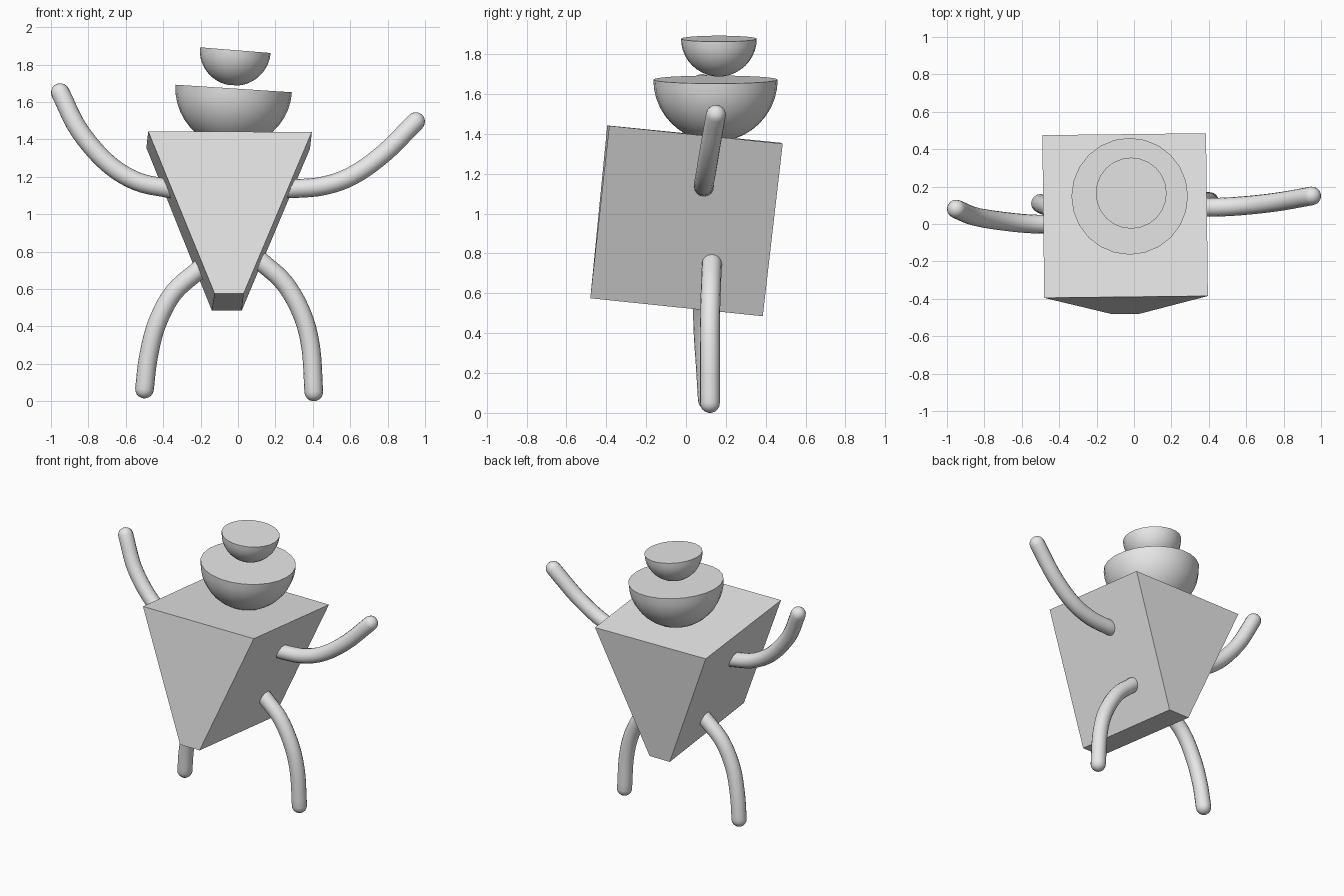
import bpy, bmesh, math
from mathutils import Vector

if "Cube" in bpy.data.objects:
    bpy.data.objects.remove(bpy.data.objects["Cube"])

grey = bpy.data.materials.new("plain_grey")
grey.diffuse_color = (0.8, 0.8, 0.8, 1)
grey.use_nodes = True
grey.node_tree.nodes["Principled BSDF"].inputs["Base Color"].default_value = grey.diffuse_color


def make(name, bm, smooth=True):
    bmesh.ops.recalc_face_normals(bm, faces=bm.faces)
    me = bpy.data.meshes.new(name)
    bm.to_mesh(me)
    bm.free()
    me.materials.append(grey)
    ob = bpy.data.objects.new(name, me)
    bpy.context.collection.objects.link(ob)
    if smooth:
        bpy.ops.object.select_all(action='DESELECT')
        bpy.context.view_layer.objects.active = ob
        ob.select_set(True)
        bpy.ops.object.shade_smooth_by_angle(angle=math.radians(40))
    return ob


def loft(bm, rings):
    """Skin equal rings of points and close both ends."""
    vs = [[bm.verts.new(p) for p in r] for r in rings]
    n = len(vs[0])
    for a, b in zip(vs, vs[1:]):
        for i in range(n):
            bm.faces.new((a[i], a[(i + 1) % n], b[(i + 1) % n], b[i]))
    bm.faces.new(vs[0][::-1])
    bm.faces.new(vs[-1])


def catmull(pts, steps=5):
    p = [Vector(q) for q in pts]
    p = [2 * p[0] - p[1]] + p + [2 * p[-1] - p[-2]]
    out = []
    for a, b, c, d in zip(p, p[1:], p[2:], p[3:]):
        for k in range(steps):
            t = k / steps
            out.append(0.5 * (2 * b + (c - a) * t + (2 * a - 5 * b + 4 * c - d) * t * t
                              + (3 * b - a - 3 * c + d) * t ** 3))
    return out + [p[-2]]


def limb(name, pts, r=0.05, n=16):
    """Bent tube with rounded ends; the end points are the cap centres."""
    path = catmull(pts)
    tans = [(path[min(i + 1, len(path) - 1)] - path[max(i - 1, 0)]).normalized()
            for i in range(len(path))]
    caps = [math.radians(a) for a in (80, 60, 40, 20)]
    st = [(path[0] - tans[0] * r * math.sin(a), tans[0], r * math.cos(a)) for a in caps]
    st += [(p, t, r) for p, t in zip(path, tans)]
    st += [(path[-1] + tans[-1] * r * math.sin(a), tans[-1], r * math.cos(a))
           for a in reversed(caps)]
    rings = []
    for c, t, rad in st:
        u = t.cross(Vector((0, 1, 0))).normalized()
        v = t.cross(u)
        rings.append([c + rad * (u * math.cos(2 * math.pi * i / n) + v * math.sin(2 * math.pi * i / n))
                      for i in range(n)])
    bm = bmesh.new()
    loft(bm, rings)
    make(name, bm)


def bowl(name, centre, r, tilt, n=24):
    """Lower half of a ball with a flat top."""
    rings = []
    for k in range(1, 11):
        a = math.radians(9 * k)
        rings.append([(r * math.sin(a) * math.cos(2 * math.pi * i / n),
                       r * math.sin(a) * math.sin(2 * math.pi * i / n),
                       -r * math.cos(a)) for i in range(n)])
    bm = bmesh.new()
    loft(bm, rings)
    ob = make(name, bm)
    ob.location = centre
    ob.rotation_euler = (0, tilt, 0)


# Wedge body, leaning slightly forward
bm = bmesh.new()
loft(bm, [[(-0.125, -0.48, 0.575), (0.03, -0.48, 0.575), (0.02, 0.385, 0.485), (-0.14, 0.385, 0.485)],
          [(-0.48, -0.395, 1.442), (0.395, -0.385, 1.44), (0.385, 0.485, 1.35), (-0.49, 0.475, 1.355)]])
make("body", bm, smooth=False)

# Stacked half-ball head and hat
bowl("head", (-0.023, 0.148, 1.672), 0.312, 0.065)
bowl("hat", (-0.015, 0.165, 1.877), 0.19, 0.08)

# Arms
limb("left_arm", [(-0.95, 0.08, 1.65), (-0.85, 0.04, 1.45), (-0.7, 0.015, 1.275),
                  (-0.54, 0.0, 1.175), (-0.36, 0.0, 1.135)])
limb("right_arm", [(0.95, 0.15, 1.495), (0.78, 0.12, 1.325), (0.61, 0.1, 1.205),
                   (0.45, 0.09, 1.15), (0.28, 0.09, 1.135)])

# Legs
limb("left_leg", [(-0.2, 0.085, 0.71), (-0.345, 0.085, 0.58), (-0.435, 0.088, 0.41),
                  (-0.48, 0.1, 0.23), (-0.5, 0.11, 0.065)])
limb("right_leg", [(0.12, 0.13, 0.75), (0.25, 0.125, 0.63), (0.345, 0.12, 0.46),
                   (0.39, 0.12, 0.28), (0.405, 0.12, 0.05)])
